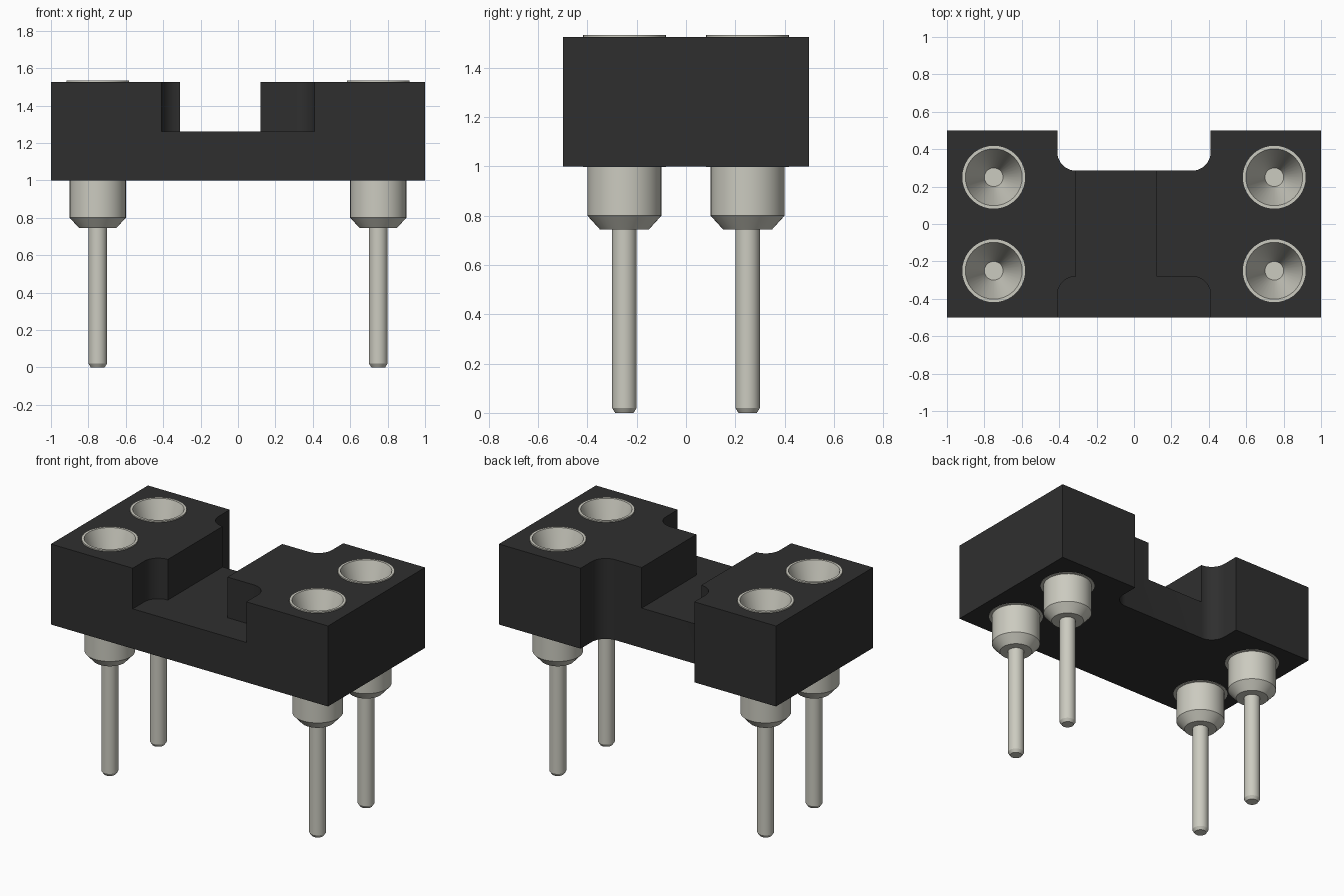
import bpy, bmesh
from math import pi, sin, cos, radians

cube = bpy.data.objects.get("Cube")
if cube:
    bpy.data.objects.remove(cube, do_unlink=True)

BASE, TOP, FLOOR = 1.0, 1.525, 1.26


def material(name, rgb):
    m = bpy.data.materials.new(name)
    m.use_nodes = True
    m.diffuse_color = (*rgb, 1)
    m.node_tree.nodes["Principled BSDF"].inputs["Base Color"].default_value = (*rgb, 1)
    return m


black = material("black plastic", (0.028, 0.028, 0.028))
metal = material("warm grey metal", (0.6, 0.595, 0.525))


def finish(name, bm, mat):
    bmesh.ops.recalc_face_normals(bm, faces=bm.faces)
    mesh = bpy.data.meshes.new(name)
    bm.to_mesh(mesh)
    bm.free()
    mesh.materials.append(mat)
    obj = bpy.data.objects.new(name, mesh)
    bpy.context.collection.objects.link(obj)
    return obj


def prism(name, outline, z0, z1, mat=black):
    bm = bmesh.new()
    face = bm.faces.new([bm.verts.new((x, y, z0)) for x, y in outline])
    grown = bmesh.ops.extrude_face_region(bm, geom=[face])["geom"]
    bmesh.ops.translate(bm, vec=(0, 0, z1 - z0),
                        verts=[g for g in grown if isinstance(g, bmesh.types.BMVert)])
    return finish(name, bm, mat)


def lathe(name, profile, cx, cy, mat, segments=40):
    bm = bmesh.new()
    verts = [bm.verts.new((r, 0, z)) for r, z in profile]
    edges = [bm.edges.new(pair) for pair in zip(verts, verts[1:])]
    bmesh.ops.spin(bm, geom=verts + edges, cent=(0, 0, 0), axis=(0, 0, 1),
                   angle=2 * pi, steps=segments, use_merge=True)
    bmesh.ops.remove_doubles(bm, verts=bm.verts, dist=1e-5)
    obj = finish(name, bm, mat)
    obj.location = (cx, cy, 0)
    return obj


def arc(cx, cy, start, end, r=0.1, steps=10):
    angles = [radians(start + (end - start) * i / steps) for i in range(steps + 1)]
    return [(cx + r * cos(a), cy + r * sin(a)) for a in angles]


def activate(obj):
    bpy.ops.object.select_all(action='DESELECT')
    obj.select_set(True)
    bpy.context.view_layer.objects.active = obj


def cut(obj, cutter):
    mod = obj.modifiers.new("cut", 'BOOLEAN')
    mod.operation, mod.solver, mod.object = 'DIFFERENCE', 'EXACT', cutter
    cutter.hide_render = True
    bpy.context.view_layer.update()
    activate(obj)
    bpy.ops.object.modifier_apply(modifier=mod.name)
    bpy.data.objects.remove(cutter, do_unlink=True)


# Housing block
housing = prism("housing", [(-1, -0.5), (1, -0.5), (1, 0.5), (-1, 0.5)], BASE, TOP)

# Upper channel that widens into a rounded recess at the front
channel = ([(-0.41, -0.7)] + arc(-0.31, -0.38, 180, 90) + [(-0.31, 0.7), (0.12, 0.7), (0.12, -0.28)]
           + arc(0.31, -0.38, 90, 0) + [(0.41, -0.7)])
cut(housing, prism("channel_cutter", channel, FLOOR, 2))

# Full height rounded notch at the back
notch = ([(0.41, 0.7)] + arc(0.31, 0.385, 0, -90)
         + arc(-0.31, 0.385, -90, -180) + [(-0.41, 0.7)])
cut(housing, prism("notch_cutter", notch, 0.8, 2))

# Turned pins with a tapered socket, each in its own hole
pin_profile = [(0, 0), (0.037, 0), (0.05, 0.02), (0.05, 0.745), (0.1, 0.745),
               (0.15, 0.8), (0.15, 0.998), (0.168, 0.998), (0.168, 1.533),
               (0.152, 1.533), (0.05, 1.22), (0, 1.22)]
hole_profile = [(0, 0.8), (0.1675, 0.8), (0.1675, 2), (0, 2)]
parts = [housing]
for side, x in (("right", -0.75), ("left", 0.75)):
    for end, y in (("front", -0.25), ("back", 0.25)):
        cut(housing, lathe("hole_cutter", hole_profile, x, y, black))
        parts.append(lathe(f"{end}_{side}_pin", pin_profile, x, y, metal))

# Smooth the round surfaces and keep the machined edges crisp
for part in parts:
    activate(part)
    bpy.ops.object.shade_smooth_by_angle(angle=radians(25))
